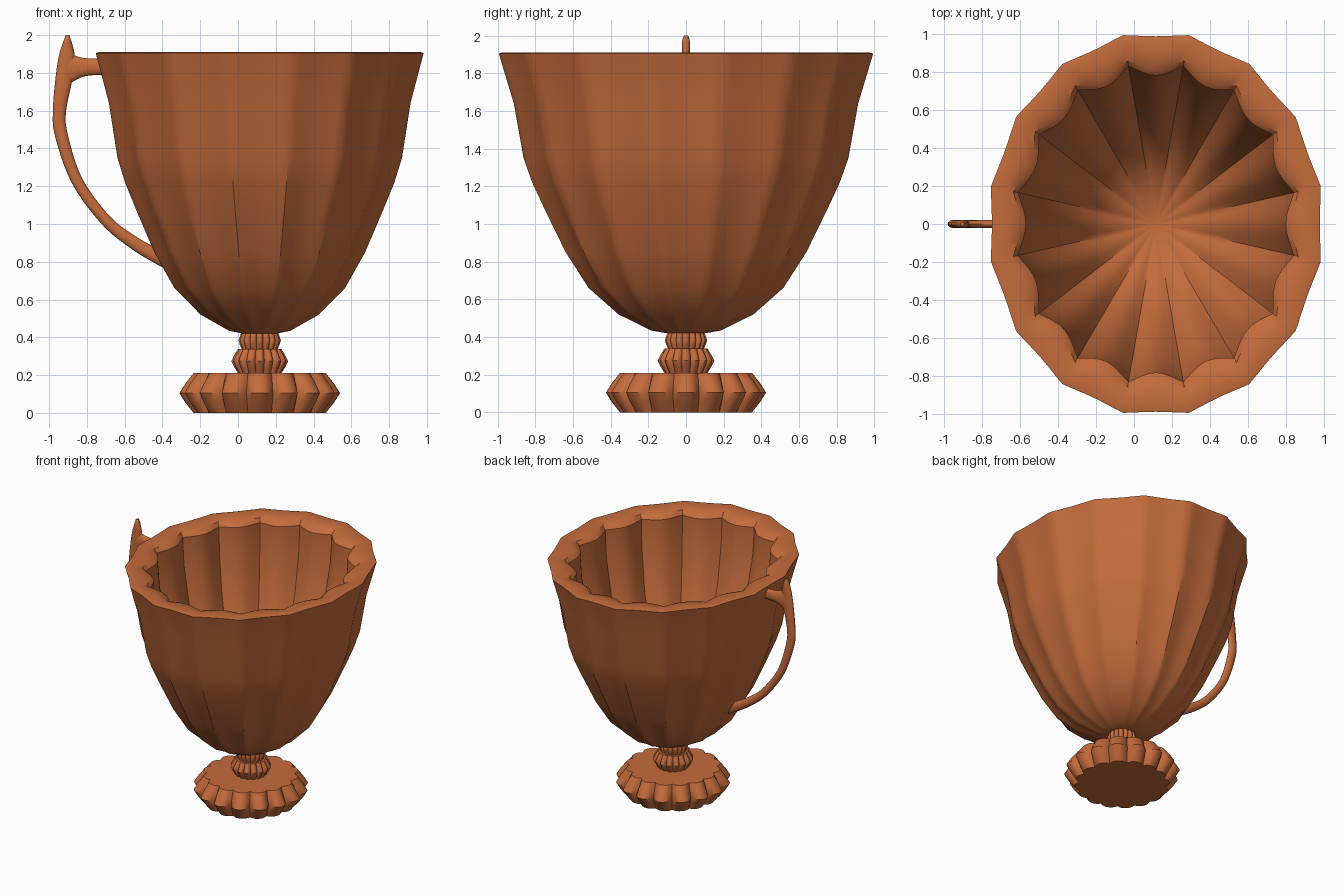
import bpy, bmesh, math
from mathutils import Vector

if "Cube" in bpy.data.objects:
    bpy.data.objects.remove(bpy.data.objects["Cube"])

CX, SEG, LOBES = 0.115, 128, 16
clay = bpy.data.materials.new("terracotta")
clay.diffuse_color = (0.56, 0.15, 0.045, 1)
clay.use_nodes = True
clay.node_tree.nodes["Principled BSDF"].inputs["Base Color"].default_value = clay.diffuse_color


def finish(name, bm, angle=35):
    bmesh.ops.recalc_face_normals(bm, faces=bm.faces)
    me = bpy.data.meshes.new(name)
    bm.to_mesh(me)
    bm.free()
    ob = bpy.data.objects.new(name, me)
    bpy.context.collection.objects.link(ob)
    me.materials.append(clay)
    bpy.ops.object.select_all(action='DESELECT')
    ob.select_set(True)
    bpy.context.view_layer.objects.active = ob
    bpy.ops.object.shade_smooth_by_angle(angle=math.radians(angle))
    return ob


def skin(bm, rings, closed_ends=True):
    for a, b in zip(rings, rings[1:]):
        n = len(a)
        for i in range(n):
            bm.faces.new((a[i], a[(i + 1) % n], b[(i + 1) % n], b[i]))
    if closed_ends:
        bm.faces.new(rings[0])
        bm.faces.new(rings[-1])


def fluted_lathe(name, profile, wave, y_scale=1.0):
    """Revolve (radius, z, flute depth) points, with wave() shaping the flutes."""
    bm = bmesh.new()
    rings = []
    for r, z, depth in profile:
        ring = []
        for i in range(SEG):
            t = 2 * math.pi * i / SEG
            rr = r + depth * wave(t)
            ring.append(bm.verts.new((CX + rr * math.cos(t), rr * math.sin(t) * y_scale, z)))
        rings.append(ring)
    skin(bm, rings)
    return finish(name, bm)


def ridge(t):
    return 1 - abs(math.cos(LOBES / 2 * t))


def bead(t):
    return -(1 - abs(math.cos(LOBES / 2 * t))) ** 1.3


# Bowl: outer wall, rolled rim, then inner wall down to the floor
outer = [(0.09, 0.42, 0), (0.16, 0.435, 0.006), (0.305, 0.52, 0.014), (0.44, 0.66, 0.02),
         (0.545, 0.85, 0.024), (0.642, 1.08, 0.027), (0.70, 1.22, 0.027), (0.742, 1.35, 0.026),
         (0.79, 1.64, 0.024), (0.863, 1.905, 0.022)]
inner = [(0.845, 1.91, 0.024), (0.78, 1.908, 0.035), (0.715, 1.895, 0.05), (0.683, 1.865, 0.057),
         (0.683, 1.82, 0.057), (0.672, 1.64, 0.055), (0.62, 1.35, 0.052), (0.53, 1.08, 0.047),
         (0.42, 0.85, 0.038), (0.30, 0.68, 0.028), (0.15, 0.585, 0.014), (0.03, 0.56, 0.002)]
fluted_lathe("bowl", outer + inner, ridge, 1.145)

# Foot and the two stem knobs: stacked rings of beads
for name, z0, z1, r_end, r_mid, cut in (
        ("foot", 0.0, 0.21, 0.35, 0.425, 0.065),
        ("lower_stem_knob", 0.21, 0.338, 0.115, 0.15, 0.024),
        ("upper_stem_knob", 0.336, 0.43, 0.095, 0.112, 0.018)):
    h = z1 - z0
    prof = [(r_end, z0, cut * 0.45), (r_end + (r_mid - r_end) * 0.6, z0 + h * 0.27, cut * 0.8),
            (r_mid, z0 + h * 0.5, cut),
            (r_end + (r_mid - r_end) * 0.6, z0 + h * 0.73, cut * 0.8), (r_end, z1, cut * 0.45)]
    fluted_lathe(name, prof, bead)


def smooth_path(pts, steps=5):
    out = []
    for k in range(len(pts) - 1):
        p = [Vector(pts[min(max(k + j, 0), len(pts) - 1)]) for j in (-1, 0, 1, 2)]
        for s in range(steps):
            t = s / steps
            out.append(0.5 * (2 * p[1] + (p[2] - p[0]) * t
                              + (2 * p[0] - 5 * p[1] + 4 * p[2] - p[3]) * t * t
                              + (3 * p[1] - p[0] - 3 * p[2] + p[3]) * t ** 3))
    return out + [Vector(pts[-1])]


def strap(name, pts, half_y=0.022, n=14):
    """Sweep an oval along (x, z, half width) points in the y = 0 plane."""
    path = smooth_path(pts)
    bm = bmesh.new()
    rings = []
    for i, p in enumerate(path):
        d = path[min(i + 1, len(path) - 1)] - path[max(i - 1, 0)]
        side = Vector((d[1], -d[0])).normalized()
        hy = min(half_y, p[2] * 1.2)
        rings.append([bm.verts.new((p[0] + side.x * p[2] * math.cos(a), hy * math.sin(a),
                                    p[1] + side.y * p[2] * math.cos(a)))
                      for a in (2 * math.pi * j / n for j in range(n))])
    skin(bm, rings)
    return finish(name, bm, 50)


# Handle: pointed thumb horn sweeping down to the bowl, plus short top arm
strap("handle", [(-0.903, 2.0, 0.01), (-0.905, 1.9, 0.04), (-0.92, 1.78, 0.045), (-0.945, 1.6, 0.035),
                 (-0.935, 1.47, 0.034), (-0.853, 1.23, 0.03), (-0.70, 1.02, 0.03),
                 (-0.55, 0.90, 0.034), (-0.42, 0.825, 0.038), (-0.35, 0.79, 0.04)])
strap("handle_arm", [(-0.92, 1.82, 0.085), (-0.87, 1.827, 0.068), (-0.82, 1.83, 0.05),
                     (-0.76, 1.832, 0.044), (-0.66, 1.832, 0.046)])
